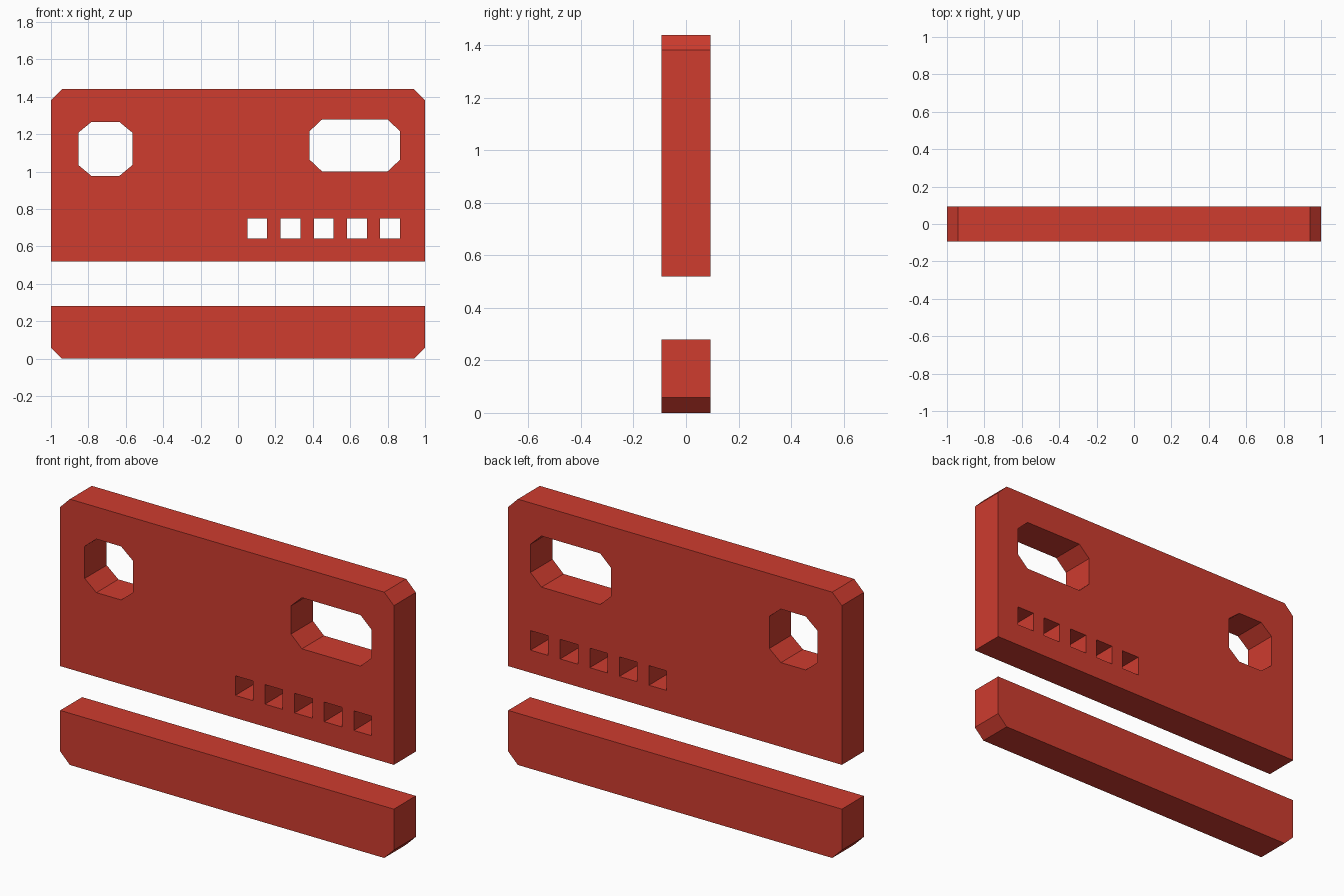
import bpy
import math
from mathutils import Matrix

if "Cube" in bpy.data.objects:
    bpy.data.objects.remove(bpy.data.objects["Cube"])

HALF_DEPTH = 0.094

red = bpy.data.materials.new("red")
red.diffuse_color = (0.62, 0.045, 0.028, 1.0)
red.use_nodes = True
red.node_tree.nodes["Principled BSDF"].inputs["Base Color"].default_value = red.diffuse_color


def chamfered_rect(x0, x1, z0, z1, top=(0, 0), bottom=(0, 0)):
    """Outline of a rectangle with its top and/or bottom corners cut off."""
    tx, tz = top
    bx, bz = bottom
    pts = [(x0 + bx, z0), (x1 - bx, z0), (x1, z0 + bz), (x1, z1 - tz),
           (x1 - tx, z1), (x0 + tx, z1), (x0, z1 - tz), (x0, z0 + bz)]
    return list(dict.fromkeys(pts))


def plate(name, outlines):
    """Extrude a front profile; outlines after the first become holes."""
    curve = bpy.data.curves.new(name + "_profile", 'CURVE')
    curve.dimensions = '2D'
    curve.fill_mode = 'BOTH'
    curve.extrude = HALF_DEPTH
    for pts in outlines:
        spline = curve.splines.new('POLY')
        spline.points.add(len(pts) - 1)
        for point, (x, z) in zip(spline.points, pts):
            point.co = (x, z, 0, 1)
        spline.use_cyclic_u = True
    helper = bpy.data.objects.new(name + "_profile", curve)
    bpy.context.collection.objects.link(helper)
    deps = bpy.context.evaluated_depsgraph_get()
    mesh = bpy.data.meshes.new_from_object(helper.evaluated_get(deps))
    bpy.data.objects.remove(helper)
    mesh.transform(Matrix.Rotation(math.pi / 2, 4, 'X'))  # stand it upright
    mesh.materials.clear()
    mesh.materials.append(red)
    for poly in mesh.polygons:
        poly.use_smooth = False
        poly.material_index = 0
    mesh.name = name
    obj = bpy.data.objects.new(name, mesh)
    bpy.context.collection.objects.link(obj)
    return obj


# Upper panel: body, octagonal hole, long hole, row of square slots
cut = (0.058, 0.058)
upper = [chamfered_rect(-1, 1, 0.52, 1.44, top=cut),
         chamfered_rect(-0.853, -0.565, 0.976, 1.266, (0.07, 0.058), (0.07, 0.058)),
         chamfered_rect(0.383, 0.866, 1.001, 1.278, (0.066, 0.062), (0.066, 0.062))]
for i in range(5):
    x = 0.05 + 0.1775 * i
    upper.append(chamfered_rect(x, x + 0.106, 0.642, 0.748))
plate("upper_panel", upper)

# Lower bar
plate("lower_bar", [chamfered_rect(-1, 1, 0, 0.28, bottom=cut)])
